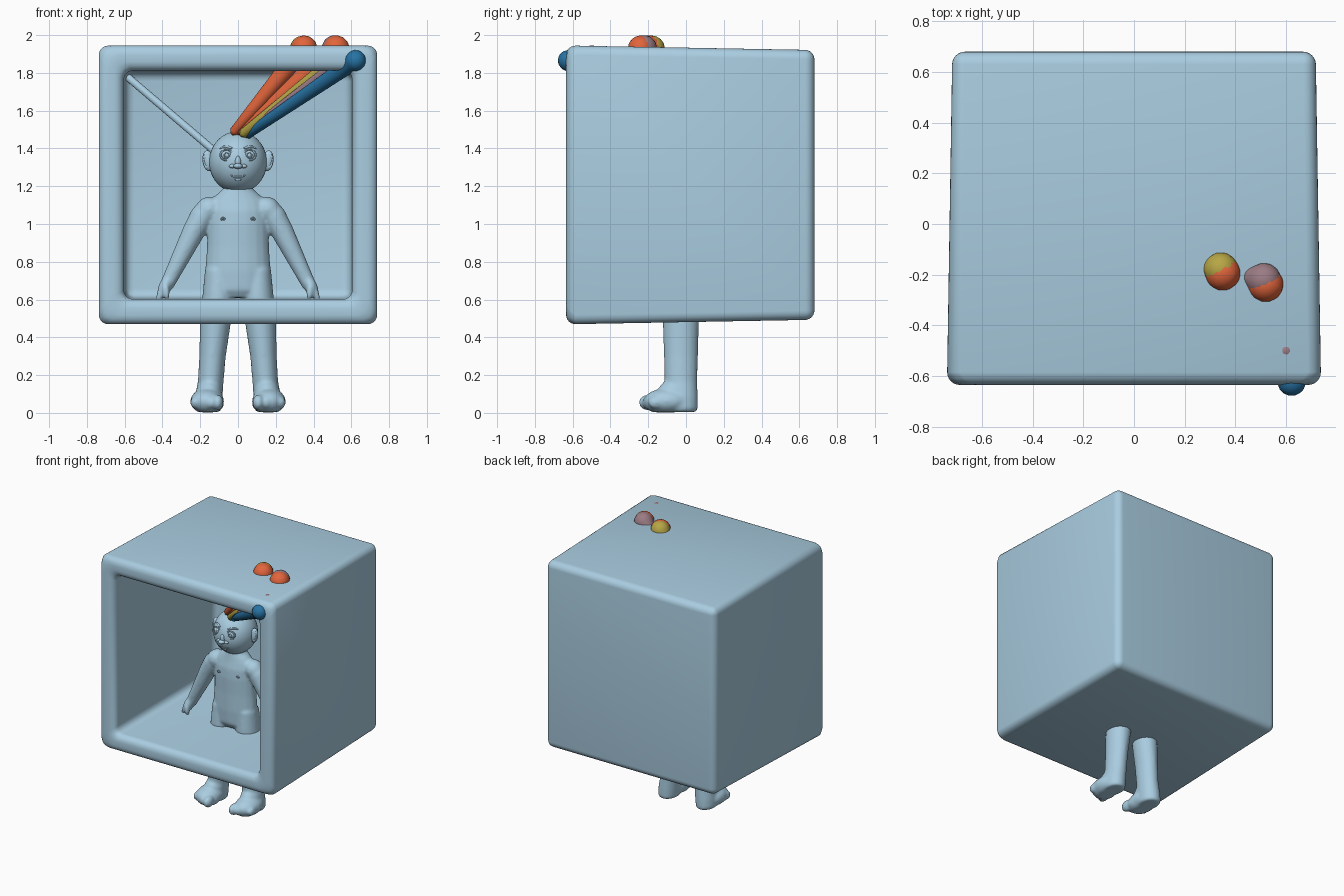
import bpy, bmesh, math
from mathutils import Vector, Matrix

old = bpy.data.objects.get("Cube")
if old:
    bpy.data.objects.remove(old, do_unlink=True)


def material(name, rgb):
    m = bpy.data.materials.new(name)
    m.use_nodes = True
    m.diffuse_color = (*rgb, 1)
    m.node_tree.nodes["Principled BSDF"].inputs["Base Color"].default_value = (*rgb, 1)
    return m


PALE = material("pale_blue", (0.4, 0.61, 0.75))
ORANGE = material("orange", (0.76, 0.13, 0.045))
YELLOW = material("mustard", (0.47, 0.38, 0.06))
MAUVE = material("mauve", (0.33, 0.2, 0.23))
BLUE = material("deep_blue", (0.02, 0.17, 0.37))


def finish(name, bm, mat, angle=60):
    bmesh.ops.recalc_face_normals(bm, faces=bm.faces[:])
    mesh = bpy.data.meshes.new(name)
    bm.to_mesh(mesh)
    bm.free()
    mesh.materials.append(mat)
    ob = bpy.data.objects.new(name, mesh)
    bpy.context.collection.objects.link(ob)
    bpy.ops.object.select_all(action="DESELECT")
    ob.select_set(True)
    bpy.context.view_layer.objects.active = ob
    bpy.ops.object.shade_smooth_by_angle(angle=math.radians(angle))
    return ob


def loft(bm, path, sides=20):
    """Elliptical tube through (x, y, z, radius_x, radius_y) stations."""
    pts = [Vector(p[:3]) for p in path]
    rings = []
    for i, p in enumerate(path):
        d = (pts[min(i + 1, len(pts) - 1)] - pts[max(i - 1, 0)]).normalized()
        side = Vector((0, 1, 0)).cross(d).normalized()
        fwd = d.cross(side)
        rings.append([bm.verts.new(pts[i] + side * p[3] * math.cos(t) + fwd * p[4] * math.sin(t))
                      for t in (math.tau * k / sides for k in range(sides))])
    for a, b in zip(rings, rings[1:]):
        for k in range(sides):
            n = (k + 1) % sides
            bm.faces.new((a[k], a[n], b[n], b[k]))
    bm.faces.new(rings[0][::-1])
    bm.faces.new(rings[-1])


def ball(bm, centre, size, turn=0):
    m = Matrix.Translation(centre) @ Matrix.Rotation(turn, 4, "Y") @ Matrix.Diagonal((*size, 1))
    bmesh.ops.create_uvsphere(bm, u_segments=24, v_segments=14, radius=1, matrix=m)


def ring(bm, centre, rad, thick, flat=1, turns=20, sides=8):
    """Torus facing the front."""
    grid = []
    for i in range(turns):
        a = math.tau * i / turns
        grid.append([bm.verts.new(Vector(centre) + Vector((
            math.cos(a) * (rad + thick * math.cos(b)), thick * math.sin(b),
            flat * math.sin(a) * (rad + thick * math.cos(b)))))
            for b in (math.tau * j / sides for j in range(sides))])
    for i in range(turns):
        for j in range(sides):
            u, v = (i + 1) % turns, (j + 1) % sides
            bm.faces.new((grid[i][j], grid[u][j], grid[u][v], grid[i][v]))


# Open-fronted box, slightly narrower at the back
bm = bmesh.new()
bmesh.ops.create_cube(bm, size=1)
for v in bm.verts:
    front = v.co.y < 0
    w, h = (0.738, 0.738) if front else (0.717, 0.714)
    v.co = Vector((math.copysign(w, v.co.x), -0.635 if front else 0.68,
                   1.207 + math.copysign(h, v.co.z)))
bm.normal_update()
face = min(bm.faces, key=lambda f: f.calc_center_median().y)
bmesh.ops.inset_region(bm, faces=[face], thickness=0.133, use_even_offset=True)
bm.normal_update()
extruded = bmesh.ops.extrude_face_region(bm, geom=[face])["geom"]
if face.is_valid:
    bmesh.ops.delete(bm, geom=[face], context="FACES_ONLY")
for v in (g for g in extruded if isinstance(g, bmesh.types.BMVert)):
    v.co = Vector((v.co.x * 0.99, 0.58, 1.207 + (v.co.z - 1.207) * 0.99))
bmesh.ops.bevel(bm, geom=bm.edges[:], offset=0.05, segments=6, profile=0.5, affect="EDGES")
finish("box_shell", bm, PALE, 40)

# Body: overlapping forms fused into one skin
Y = -0.03
bm = bmesh.new()
loft(bm, [(0, Y, z, rx, ry) for z, rx, ry in (
    (0.61, 0.13, 0.07), (0.65, 0.168, 0.095), (0.75, 0.174, 0.1), (0.88, 0.165, 0.098),
    (1.0, 0.163, 0.1), (1.07, 0.16, 0.095), (1.12, 0.145, 0.082), (1.155, 0.115, 0.075),
    (1.185, 0.08, 0.07), (1.24, 0.07, 0.07))])
for s in (1, -1):
    loft(bm, [(s * x, Y + 0.003, z, rx, ry) for x, z, rx, ry in (
        (0.105, 0.76, 0.07, 0.085), (0.105, 0.62, 0.083, 0.097), (0.12, 0.48, 0.082, 0.096),
        (0.135, 0.3, 0.07, 0.09), (0.145, 0.16, 0.068, 0.087), (0.155, 0.08, 0.073, 0.09),
        (0.16, 0.02, 0.072, 0.09), (0.16, 0.005, 0.06, 0.08))])
    ball(bm, (s * 0.155, Y, 1.075), (0.075, 0.07, 0.068), s * 0.6)
    loft(bm, [(s * x, Y, z, r, r) for x, z, r in (
        (0.14, 1.1, 0.06), (0.19, 1.04, 0.066), (0.235, 0.96, 0.06), (0.285, 0.86, 0.052),
        (0.335, 0.76, 0.044), (0.375, 0.68, 0.038), (0.385, 0.66, 0.03))])
    # Hand with thumb and fingers
    ball(bm, (s * 0.388, Y - 0.01, 0.665), (0.034, 0.045, 0.06), -s * 0.35)
    ball(bm, (s * 0.38, Y - 0.045, 0.64), (0.019, 0.02, 0.045), s * 0.1)
    for k in range(3):
        ball(bm, (s * 0.412, Y - 0.03 + k * 0.028, 0.63), (0.018, 0.018, 0.045), -s * 0.3)
    # Foot with toes
    ball(bm, (s * 0.163, -0.1, 0.062), (0.09, 0.125, 0.068))
    ball(bm, (s * 0.158, -0.13, 0.05), (0.085, 0.09, 0.055))
    ball(bm, (s * 0.152, -0.05, 0.11), (0.07, 0.1, 0.07))
    for k in range(4):
        r = 0.042 - 0.003 * k
        ball(bm, (s * (0.108 + 0.04 * k), -0.2 + 0.013 * k, 0.055), (r * 0.75, r * 1.2, r))
for v in bm.verts:
    v.co.z = max(v.co.z, 0.003)
body = finish("body", bm, PALE)
remesh = body.modifiers.new("fuse", "REMESH")
remesh.mode = "VOXEL"
remesh.voxel_size = 0.009
remesh.use_smooth_shade = True
smooth = body.modifiers.new("soften", "SMOOTH")
smooth.factor = 0.5
smooth.iterations = 9
bpy.ops.object.convert(target="MESH")
bpy.ops.object.shade_smooth()

# Head and its features
HEAD, SIZE = Vector((0, Y, 1.328)), (0.153, 0.16, 0.163)
bm = bmesh.new()
bmesh.ops.create_uvsphere(bm, u_segments=40, v_segments=24, radius=1,
                          matrix=Matrix.Translation(HEAD) @ Matrix.Diagonal((*SIZE, 1)))
finish("head", bm, PALE)


def on_face(x, z, out=0.0):
    k = 1 - (x / SIZE[0]) ** 2 - ((z - HEAD.z) / SIZE[2]) ** 2
    return Vector((x, Y - SIZE[1] * math.sqrt(k) - out, z))


for s, side in ((1, "left"), (-1, "right")):
    bm = bmesh.new()
    ball(bm, on_face(s * 0.06, 1.365, -0.01), (0.03, 0.022, 0.026))
    ring(bm, on_face(s * 0.06, 1.365, 0.0), 0.033, 0.005, 0.85)
    ring(bm, on_face(s * 0.06, 1.365, 0.011), 0.013, 0.003)
    finish(side + "_eye", bm, PALE)
    bm = bmesh.new()
    loft(bm, [(*on_face(s * x, z), r, r) for x, z, r in (
        (0.032, 1.4, 0.005), (0.055, 1.409, 0.007), (0.08, 1.408, 0.006), (0.098, 1.399, 0.003))], 10)
    finish(side + "_eyebrow", bm, PALE)
    bm = bmesh.new()
    ball(bm, (s * 0.158, Y, 1.335), (0.03, 0.022, 0.055), s * 0.12)
    ring(bm, (s * 0.164, Y - 0.012, 1.335), 0.016, 0.006, 2)
    finish(side + "_ear", bm, PALE)
    bm = bmesh.new()
    ring(bm, (s * 0.08, Y - 0.088, 1.027), 0.01, 0.004, 0.7)
    ball(bm, (s * 0.08, Y - 0.088, 1.027), (0.006, 0.008, 0.005))
    finish(side + "_nipple", bm, PALE)

bm = bmesh.new()
ball(bm, on_face(0, 1.325, -0.004), (0.016, 0.018, 0.035))
ball(bm, on_face(0, 1.307, 0.01), (0.024, 0.024, 0.015))
for s in (1, -1):
    ball(bm, on_face(s * 0.03, 1.306), (0.018, 0.016, 0.011))
finish("nose", bm, PALE)
bm = bmesh.new()
ball(bm, on_face(0, 1.25), (0.03, 0.005, 0.004))
ball(bm, on_face(0, 1.236), (0.018, 0.006, 0.006))
for s in (1, -1):
    ball(bm, on_face(s * 0.034, 1.256), (0.006, 0.005, 0.004))
finish("mouth", bm, PALE)


# Club-shaped hair strands bursting from the crown
def strand(name, base, tip, r0, r1, mat):
    base, tip = Vector(base), Vector(tip)
    d = (tip - base).normalized()
    stations = [(base - d * r0 * 0.8, r0 * 0.4), (base, r0)]
    stations += [(base.lerp(tip, t), r0 + (r1 * 0.8 - r0) * t) for t in (0.3, 0.6, 0.85)]
    for k in range(7):
        a = math.radians(-35 + 20.5 * k)
        stations.append((tip + d * r1 * math.sin(a), max(r1 * math.cos(a), 0.004)))
    b = bmesh.new()
    loft(b, [(*p, r, r) for p, r in stations], 24)
    finish(name, b, mat)


strand("orange_strand_inner", (-0.02, -0.1, 1.49), (0.35, -0.193, 1.928), 0.025, 0.07, ORANGE)
strand("mustard_strand_inner", (-0.005, -0.075, 1.49), (0.343, -0.18, 1.929), 0.022, 0.068, YELLOW)
strand("orange_strand_outer", (0.01, -0.1, 1.49), (0.52, -0.238, 1.928), 0.024, 0.07, ORANGE)
strand("mauve_strand_outer", (0.0, -0.08, 1.505), (0.513, -0.222, 1.932), 0.022, 0.068, MAUVE)
strand("mustard_strand_outer", (0.03, -0.13, 1.48), (0.53, -0.36, 1.885), 0.026, 0.042, YELLOW)
strand("mauve_strand_front", (0.04, -0.12, 1.48), (0.6, -0.5, 1.904), 0.02, 0.042, MAUVE)
strand("blue_strand", (0.05, -0.12, 1.475), (0.622, -0.622, 1.865), 0.025, 0.056, BLUE)

# Rod from the back of the head to the rear upper corner
bm = bmesh.new()
loft(bm, [(0, 0.04, 1.28, 0.02, 0.02), (-0.61, 0.59, 1.8, 0.02, 0.02)])
finish("support_rod", bm, PALE)
